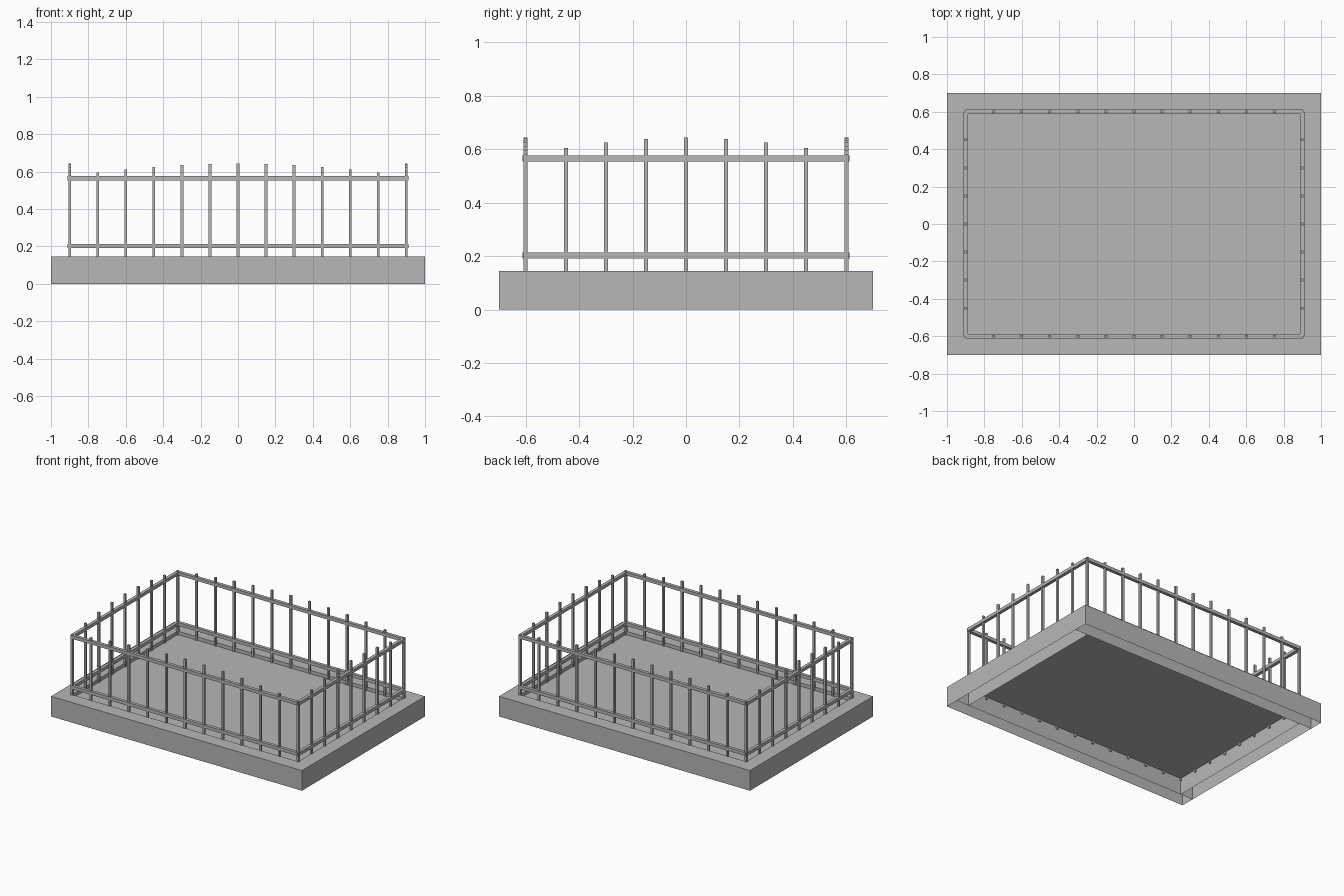
import bpy, bmesh, math

if "Cube" in bpy.data.objects:
    bpy.data.objects.remove(bpy.data.objects["Cube"])

grey = bpy.data.materials.new("stone_grey")
grey.diffuse_color = (0.48, 0.475, 0.462, 1)
grey.use_nodes = True
grey.node_tree.nodes["Principled BSDF"].inputs["Base Color"].default_value = grey.diffuse_color

HX, HY = 0.9, 0.6        # fence line half sizes
RIM = 0.1                # curb width
CURB_H = 0.145
FLOOR_Z = 0.12
POST = 0.015
RAIL = 0.023
STEP = 0.15


def add_box(bm, lo, hi, skip=()):
    """Add a box, leaving out the faces whose normals are listed in skip."""
    v = [bm.verts.new((x, y, z)) for x in (lo[0], hi[0])
         for y in (lo[1], hi[1]) for z in (lo[2], hi[2])]
    sides = {"-x": (0, 1, 3, 2), "+x": (4, 6, 7, 5), "-y": (0, 4, 5, 1),
             "+y": (2, 3, 7, 6), "-z": (0, 2, 6, 4), "+z": (1, 5, 7, 3)}
    for name, idx in sides.items():
        if name not in skip:
            bm.faces.new([v[i] for i in idx])


def finish(bm, name):
    mesh = bpy.data.meshes.new(name)
    bm.to_mesh(mesh)
    bm.free()
    mesh.materials.append(grey)
    ob = bpy.data.objects.new(name, mesh)
    bpy.context.collection.objects.link(ob)
    return ob


# Curb: four hollow lengths, open underneath
for s, name in ((-1, "front_curb"), (1, "back_curb")):
    bm = bmesh.new()
    y0, y1 = sorted((s * HY, s * (HY + RIM)))
    add_box(bm, (-HX - RIM, y0, 0), (HX + RIM, y1, CURB_H), ("-z",))
    finish(bm, name)
for s, name in ((-1, "left_curb"), (1, "right_curb")):
    bm = bmesh.new()
    x0, x1 = sorted((s * HX, s * (HX + RIM)))
    add_box(bm, (x0, -HY, 0), (x1, HY, CURB_H), ("-z", "-y", "+y"))
    finish(bm, name)

# Floor sheet, slightly below the curb top
bm = bmesh.new()
bm.faces.new([bm.verts.new((x, y, FLOOR_Z)) for x, y in
              ((-HX, -HY), (HX, -HY), (HX, HY), (-HX, HY))])
finish(bm, "floor")

# Rails: lower and upper, on all four sides
r = RAIL / 2
for z, level in ((0.202, "lower"), (0.565, "upper")):
    bm = bmesh.new()
    for s in (-1, 1):
        add_box(bm, (-HX, s * HY - r, z - r), (HX, s * HY + r, z + r))
        add_box(bm, (s * HX - r, -HY, z - r), (s * HX + r, HY, z + r))
    finish(bm, level + "_rails")


def add_post(bm, x, y, t):
    """Post whose top follows an arch; t is -1..1 along its side."""
    top = 0.58 + 0.063 * math.cos(t * math.pi / 2)
    p = POST / 2
    add_box(bm, (x - p, y - p, 0.10), (x + p, y + p, top))


# Posts: long sides include the corners, short sides fill between them
bm = bmesh.new()
for s in (-1, 1):
    for i in range(-6, 7):
        add_post(bm, i * STEP, s * HY, i / 6)
finish(bm, "long_side_posts")
bm = bmesh.new()
for s in (-1, 1):
    for i in range(-3, 4):
        add_post(bm, s * HX, i * STEP, i / 4)
finish(bm, "short_side_posts")
